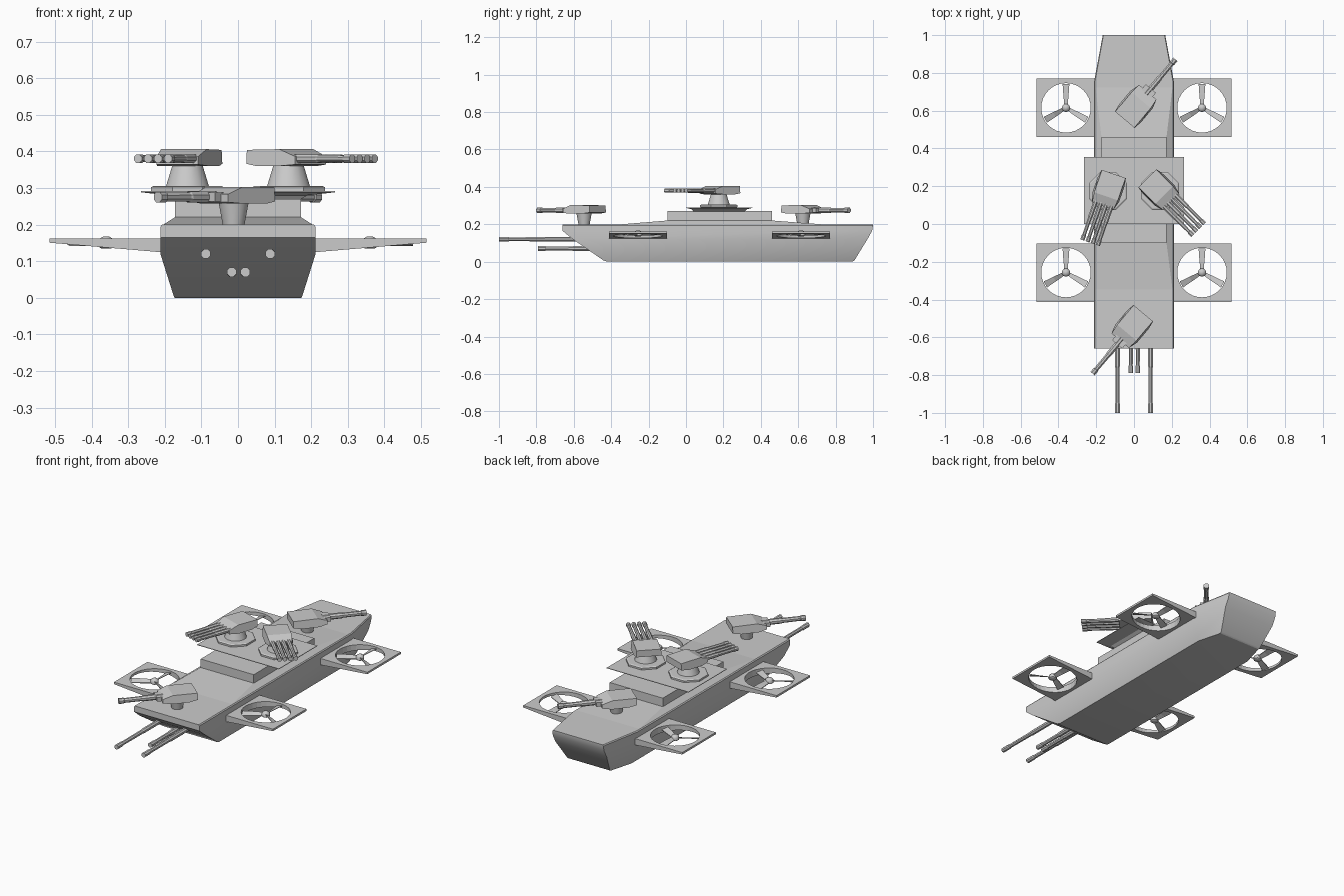
import bpy, bmesh
from math import sin, cos, pi, radians
from mathutils import Matrix, Vector

if "Cube" in bpy.data.objects:
    bpy.data.objects.remove(bpy.data.objects["Cube"])


def finish(name, bm, smooth=None):
    bmesh.ops.recalc_face_normals(bm, faces=bm.faces)
    me = bpy.data.meshes.new(name)
    bm.to_mesh(me)
    bm.free()
    if smooth:
        for p in me.polygons:
            p.use_smooth = True
        me.set_sharp_from_angle(angle=radians(smooth))
    ob = bpy.data.objects.new(name, me)
    bpy.context.collection.objects.link(ob)
    return ob


def loft(name, rings, closed=False, smooth=None):
    """Skin a list of point rings; closed joins last ring to first."""
    bm = bmesh.new()
    vs = [[bm.verts.new(p) for p in r] for r in rings]
    n = len(vs[0])
    for i in range(len(vs) if closed else len(vs) - 1):
        a, b = vs[i], vs[(i + 1) % len(vs)]
        for j in range(n):
            k = (j + 1) % n
            bm.faces.new((a[j], a[k], b[k], b[j]))
    if not closed:
        bm.faces.new(vs[0])
        bm.faces.new(vs[-1])
    return finish(name, bm, smooth)


def rect(w, y0, y1, z):
    return [(-w, y0, z), (w, y0, z), (w, y1, z), (-w, y1, z)]


def turned(name, prof, n, mat, smooth=None):
    """Solid of revolution; prof = (radius, height) along local z."""
    rings = [[mat @ Vector((r * cos(2 * pi * (i + .5) / n), r * sin(2 * pi * (i + .5) / n), h))
              for i in range(n)] for r, h in prof]
    return loft(name, rings, smooth=smooth)


# Barrels point along -y of the given frame
FORWARD = Matrix.Rotation(pi / 2, 4, 'X')


def barrel(name, mat, start, end, r):
    L = end - start
    prof = [(r, start), (r, start + L * .45), (r * .85, start + L * .47),
            (r * .8, end - L * .12), (r * .98, end - L * .11), (r * .98, end)]
    turned(name, prof, 8, mat @ FORWARD)


# Hull: z, front y, rear y, half width
levels = [(0, -.42, .89, .173), (.006, -.44, .90, .176), (.12, -.605, .97, .212),
          (.165, -.66, .995, .212), (.194, -.66, 1.0, .212), (.2, -.66, 1.0, .207)]
loft("hull", [[(-w, f, z), (w, f, z), (w, .75, z), (w * .78, r, z), (-w * .78, r, z), (-w, .75, z)]
              for z, f, r, w in levels], smooth=30)

# Raised deck, superstructure and turret platform
loft("raised_deck", [rect(.207, -.37, .75, .198), rect(.172, -.1, .46, .22)])
loft("superstructure", [rect(.172, -.1, .46, .215), rect(.172, -.1, .46, .27)])
loft("turret_platform", [rect(.17, .04, .315, .268), rect(.19, .03, .325, .28),
                         rect(.265, 0, .355, .288), rect(.265, 0, .355, .291)])


# Four ducted fans: square tapering frame with round hole, hub and blades
def fan(name, sx, cy):
    cx, n, half = .36, 32, .155

    def bottom(x):
        return .124 + (x - .205) / .305 * .026
    inner, outer = [], []
    for i in range(n):
        a = 2 * pi * i / n
        c, s = cos(a), sin(a)
        k = half / max(abs(c), abs(s))
        inner.append((cx + .131 * c, cy + .131 * s))
        outer.append((cx + k * c, cy + k * s))
    rings = [[(sx * x, y, .162) for x, y in inner],
             [(sx * x, y, .162) for x, y in outer],
             [(sx * x, y, bottom(x)) for x, y in outer],
             [(sx * x, y, bottom(x)) for x, y in inner]]
    loft(name + "_frame", rings, closed=True)
    at = Matrix.Translation((sx * cx, cy, 0))
    turned(name + "_hub", [(.015, .135), (.022, .14), (.022, .155), (.016, .163), (.006, .168)],
           12, at, 50)
    for i in range(3):
        m = at @ Matrix.Rotation(2 * pi * i / 3, 4, 'Z')
        rings = []
        for y, w, tilt in ((.015, .009, .006), (.07, .014, .006), (.126, .018, .005)):
            rings.append([m @ Vector(p) for p in
                          ((-w, y, .147 - tilt), (w, y, .147 + tilt),
                           (w, y, .151 + tilt), (-w, y, .151 - tilt))])
        loft(name + "_blade", rings)


for sx in (1, -1):
    for cy, tag in ((-.257, "front"), (.615, "rear")):
        fan(tag + "_fan", sx, cy)


# Turret housing with sloped front, facing local -y
def housing(name, mat, front):
    prof = [(.095, .006, .068), (.095, .044, .066), (-front + .055, .046, .066),
            (-front, .026, .06), (-front, .004, .06), (-front + .05, 0, .075), (.05, 0, .075)]
    loft(name, [[mat @ Vector((s * w, y, z)) for y, z, w in prof] for s in (-1, 1)])


# Heavy four-barrel turrets on the platform
for sx, ang in ((-1, -19), (1, 45)):
    base = Matrix.Translation((sx * .138, .175, 0))
    turned("turret_ring", [(.095, .288), (.108, .292), (.108, .302), (.1, .306)], 8, base)
    turned("turret_pedestal", [(.06, .304), (.055, .32), (.042, .362)], 16, base, 40)
    m = base @ Matrix.Translation((0, 0, .36)) @ Matrix.Rotation(radians(ang), 4, 'Z')
    housing("heavy_turret", m, .085)
    for i in range(4):
        barrel("heavy_barrel", m @ Matrix.Translation(((i - 1.5) * .029, 0, .02)), .05, .29, .0125)

# Light single-barrel turrets on the bow and stern decks
for x, y, ang in ((-.012, -.545, -40), (.012, .625, 140)):
    base = Matrix.Translation((x, y, 0))
    turned("light_pedestal", [(.03, .195), (.042, .258)], 12, base, 40)
    m = base @ Matrix.Translation((0, 0, .257)) @ Matrix.Rotation(radians(ang), 4, 'Z')
    housing("light_turret", m, .095)
    loft("light_mantlet", [[m @ Vector(p) for p in rect(w, -.12, -.05, z)]
                           for w, z in ((.035, .006), (.035, .03))])
    barrel("light_barrel", m @ Matrix.Translation((0, 0, .018)), .08, .322, .016)

# Fixed bow guns
for x, z, start, end in ((-.088, .12, .55, 1.0), (.088, .12, .55, 1.0),
                         (-.017, .07, .45, .79), (.02, .07, .45, .79)):
    barrel("bow_gun", Matrix.Translation((x, 0, z)), start, end, .014)
